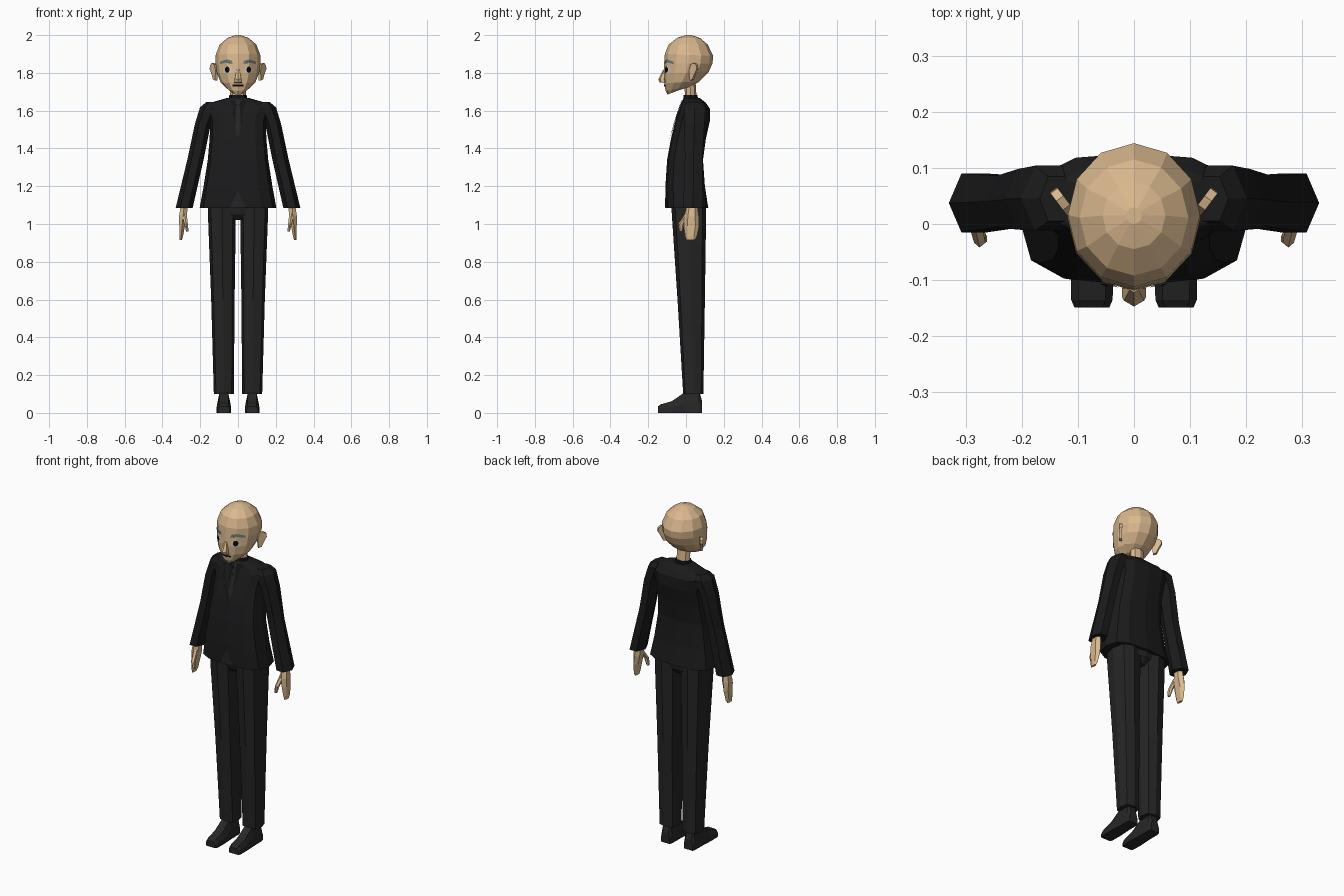
import bpy, bmesh
from math import sin, cos, pi, radians
from mathutils import Vector
from mathutils.bvhtree import BVHTree

if "Cube" in bpy.data.objects:
    bpy.data.objects.remove(bpy.data.objects["Cube"])


def material(name, rgb):
    m = bpy.data.materials.new(name)
    m.diffuse_color = (*rgb, 1)
    m.use_nodes = True
    m.node_tree.nodes["Principled BSDF"].inputs["Base Color"].default_value = m.diffuse_color
    return m


SKIN = material("skin", (0.70, 0.48, 0.27))
JACKET = material("jacket black", (0.011, 0.011, 0.012))
TROUSER = material("trouser black", (0.018, 0.018, 0.019))
SHIRT = material("shirt black", (0.007, 0.007, 0.008))
SHOE = material("shoe black", (0.020, 0.020, 0.021))
BROW = material("brow grey", (0.15, 0.20, 0.19))
EYE = material("eye cream", (0.66, 0.56, 0.42))
BLACK = material("pupil black", (0.003, 0.003, 0.003))


def finish(name, bm, mat, mirror=False, recalc=True):
    if recalc:
        bmesh.ops.recalc_face_normals(bm, faces=bm.faces)
    me = bpy.data.meshes.new(name)
    bm.to_mesh(me)
    bm.free()
    me.materials.append(mat)
    ob = bpy.data.objects.new(name, me)
    bpy.context.collection.objects.link(ob)
    if mirror:
        ob.modifiers.new("Mirror", 'MIRROR').use_clip = False
    return ob


def skin_rings(name, rings, mat, mirror=False):
    """Bridge closed rings of points and cap both ends."""
    bm = bmesh.new()
    vs = [[bm.verts.new(p) for p in r] for r in rings]
    n = len(vs[0])
    for a, b in zip(vs, vs[1:]):
        for i in range(n):
            j = (i + 1) % n
            bm.faces.new((a[i], a[j], b[j], b[i]))
    bm.faces.new(vs[0])
    bm.faces.new(vs[-1])
    return finish(name, bm, mat, mirror)


def ring(sec, n, power, phase):
    """Section: centre x, half width, front y, front z, back y, back z."""
    cx, w, yf, zf, yb, zb = sec
    pts = []
    for i in range(n):
        a = 2 * pi * i / n + phase
        s, c = sin(a), cos(a)
        s = abs(s) ** power * (1 if s > 0 else -1)
        c = abs(c) ** power * (1 if c > 0 else -1)
        pts.append((s, c))
    ms = max(abs(p[0]) for p in pts)
    mc = max(abs(p[1]) for p in pts)
    out = []
    for s, c in pts:
        t = (1 - c / mc) / 2
        out.append((cx + w * s / ms, yf + (yb - yf) * t, zf + (zb - zf) * t))
    return out


def loft(name, secs, mat, n=8, power=1.0, phase=0.0, mirror=False):
    return skin_rings(name, [ring(s, n, power, phase) for s in secs], mat, mirror)


def level(rows):
    """Rows of (z, centre x, half width, front y, back y) as level sections."""
    return [(cx, w, yf, z, yb, z) for z, cx, w, yf, yb in rows]


def plate(name, target, outline, mat, lift, mirror=False):
    """Thin outline (x, z) laid on the front of a target as a fan."""
    bvh = BVHTree.FromPolygons([v.co for v in target.data.vertices],
                               [p.vertices for p in target.data.polygons])

    def drop(x, z):
        hit = bvh.ray_cast(Vector((x, -1, z)), Vector((0, 1, 0)))[0]
        return (x, (hit.y if hit else 0) - lift, z)
    fine = []                                   # halve the outline edges
    for p, q in zip(outline, outline[1:] + outline[:1]):
        fine += [p, ((p[0] + q[0]) / 2, (p[1] + q[1]) / 2)]
    bm = bmesh.new()
    vs = [bm.verts.new(drop(*p)) for p in fine]
    k = len(outline)
    mid = bm.verts.new(drop(sum(p[0] for p in outline) / k,
                            sum(p[1] for p in outline) / k))
    for i in range(len(vs)):
        bm.faces.new((vs[i], vs[(i + 1) % len(vs)], mid))
    return finish(name, bm, mat, mirror, False)


def oval(cx, cz, rx, rz, n=8):
    return [(cx + rx * cos(2 * pi * i / n), cz + rz * sin(2 * pi * i / n))
            for i in range(n)]


# Head and neck
head = loft("head", [
    (0, .032, -.098, 1.685, -.020, 1.715),
    (0, .058, -.108, 1.705, .030, 1.728),
    (0, .092, -.115, 1.745, .072, 1.755),
    (0, .112, -.119, 1.795, .120, 1.805),
    (0, .119, -.116, 1.850, .140, 1.850),
    (0, .118, -.112, 1.900, .144, 1.890),
    (0, .097, -.092, 1.950, .115, 1.950),
    (0, .056, -.045, 1.986, .075, 1.984),
    (0, .014, .000, 2.000, .030, 2.000)], SKIN, n=12)
loft("neck", [(0, .043, -.002, 1.62, .058, 1.64),
              (0, .040, -.010, 1.76, .050, 1.76)], SKIN)
loft("nose", [(0, .021, -.140, 1.750, -.105, 1.745),
              (0, .018, -.147, 1.766, -.105, 1.770),
              (0, .008, -.122, 1.815, -.105, 1.820)], SKIN, n=6)

# Ears: flat profile swung outwards from the head
bm = bmesh.new()
prof = [(0, -.045), (.018, -.040), (.032, -.010), (.047, .015),
        (.045, .035), (.028, .047), (.008, .040), (-.004, .010)]
out, nor = Vector((.6, .8, 0)), Vector((.8, -.6, 0))
base = Vector((.109, .028, 1.805))
f = bm.faces.new([bm.verts.new(base + out * u + Vector((0, 0, z))) for u, z in prof])
ext = bmesh.ops.extrude_face_region(bm, geom=[f])["geom"]
bmesh.ops.translate(bm, vec=nor * .016,
                    verts=[g for g in ext if isinstance(g, bmesh.types.BMVert)])
finish("ears", bm, SKIN, True)

# Face details
plate("eyes", head, oval(.057, 1.815, .027, .021), EYE, .003, True)
plate("pupils", head, oval(.057, 1.817, .013, .017), BLACK, .006, True)
plate("eyebrows", head, [(.028, 1.846), (.060, 1.856), (.096, 1.846), (.094, 1.860),
                         (.060, 1.872), (.032, 1.864)], BROW, .005, True)
plate("mouth", head, [(-.029, 1.728), (.029, 1.728), (.029, 1.738), (-.029, 1.738)],
      BLACK, .004)

# Jacket body
jacket = loft("jacket", level([
    (1.085, 0, .203, -.108, .118), (1.20, 0, .182, -.109, .100),
    (1.34, 0, .160, -.100, .090), (1.45, 0, .150, -.080, .105),
    (1.545, 0, .148, -.056, .126), (1.61, 0, .168, -.036, .126),
    (1.642, 0, .145, -.024, .105), (1.668, 0, .055, -.012, .072)]),
    JACKET, n=12, power=.7)
loft("shirt_collar", level([(1.63, 0, .052, -.020, .072),
                            (1.682, 0, .046, -.012, .060)]), SHIRT)

# Shirt front, tie, lapels and the notch at the hem
plate("shirt_front", jacket, [(0, 1.45), (.045, 1.655), (-.045, 1.655)], SHIRT, .002)
plate("tie", jacket, [(0, 1.46), (.016, 1.49), (.009, 1.63), (.014, 1.66),
                      (-.014, 1.66), (-.009, 1.63), (-.016, 1.49)], TROUSER, .005)
plate("lapels", jacket, [(.002, 1.445), (.060, 1.57), (.066, 1.63),
                         (.048, 1.655), (.036, 1.63)], JACKET, .007, True)
plate("hem_notch", jacket, [(-.042, 1.087), (.042, 1.087), (0, 1.175)], TROUSER, .003)

# Sleeves
loft("sleeves", [
    (.285, .045, -.015, 1.085, .090, 1.085), (.223, .043, -.006, 1.35, .086, 1.35),
    (.186, .042, -.010, 1.53, .098, 1.53), (.152, .049, -.012, 1.618, .104, 1.618),
    (.138, .030, .005, 1.645, .085, 1.645)],
    JACKET, n=6, phase=radians(30), mirror=True)

# Hands
loft("hands", level([
    (1.10, .285, .018, .005, .060), (1.04, .291, .021, -.010, .068),
    (.99, .296, .015, -.012, .070), (.935, .301, .010, -.004, .058),
    (.915, .303, .006, .002, .046)]), SKIN, n=6, mirror=True)
loft("thumbs", level([
    (1.055, .284, .012, -.005, .030), (1.00, .275, .010, -.042, -.008),
    (.960, .268, .006, -.036, -.018)]), SKIN, n=6, mirror=True)

# Trousers
loft("trouser_legs", level([
    (.10, .075, .053, -.015, .092), (.60, .080, .062, -.045, .100),
    (1.02, .085, .073, -.073, .106), (1.10, .085, .074, -.078, .106)]),
    TROUSER, power=.7, mirror=True)
loft("trouser_seat", level([(1.02, 0, .070, -.040, .070), (1.05, 0, .125, -.066, .098),
                            (1.11, 0, .158, -.078, .106)]), TROUSER, power=.7)

# Shoes: cross-sections from heel to toe
shoe = []
for y, w, h in [(.086, .028, .06), (.070, .033, .115), (-.005, .034, .110),
                (-.075, .038, .062), (-.135, .037, .045), (-.149, .031, .034)]:
    shoe.append([(.075 + w * a, y, h * b) for a, b in
                 [(-1, 0), (-1, .5), (-.65, 1), (.65, 1), (1, .5), (1, 0)]])
skin_rings("shoes", shoe, SHOE, True)
